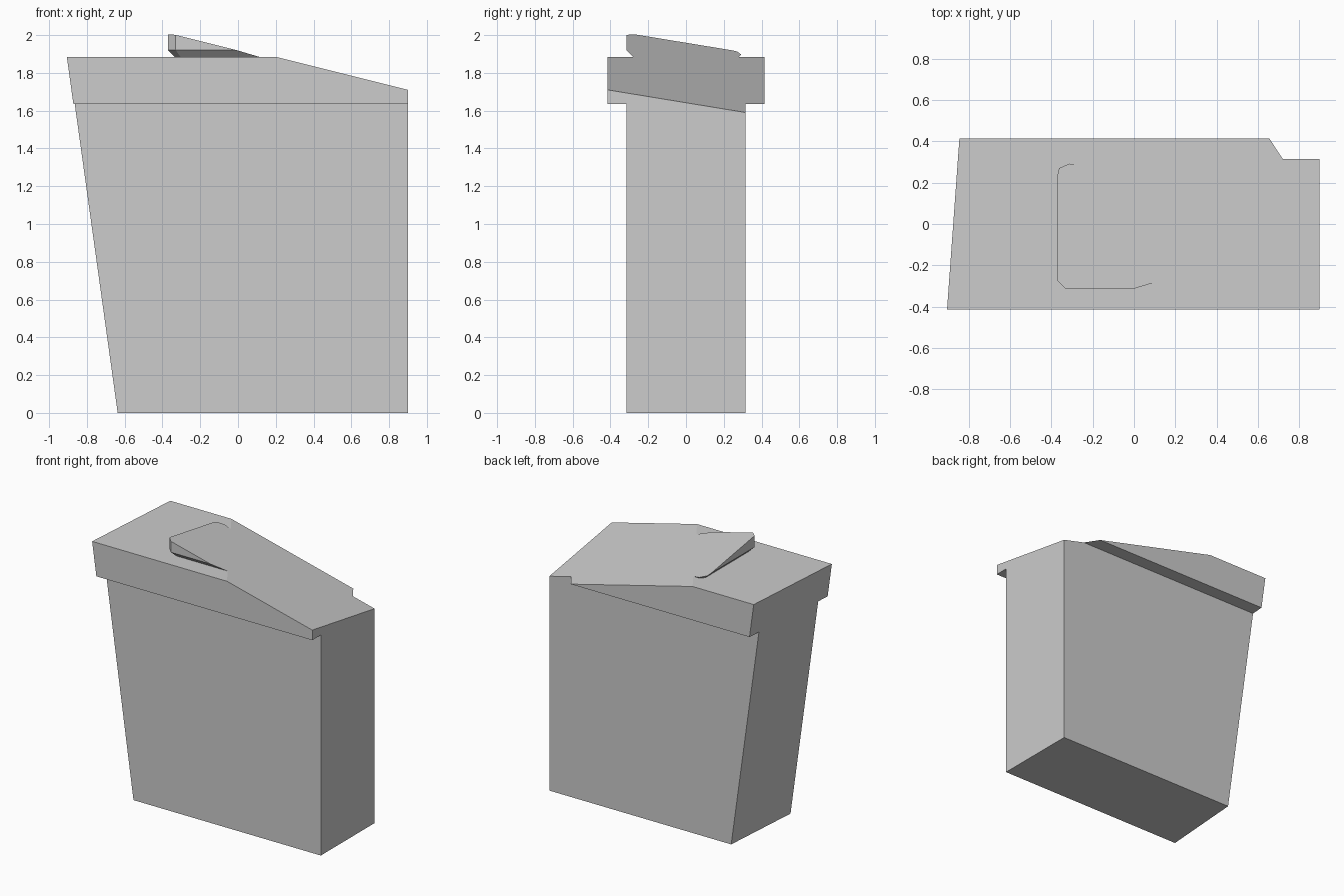
import bpy, bmesh
from mathutils import Vector

cube = bpy.data.objects.get("Cube")
if cube:
    bpy.data.objects.remove(cube, do_unlink=True)

grey = bpy.data.materials.new("light grey")
grey.use_nodes = True
grey.diffuse_color = (0.604, 0.604, 0.604, 1)
grey.node_tree.nodes["Principled BSDF"].inputs["Base Color"].default_value = grey.diffuse_color

# Shared cutting planes: (point, outward normal)
SLOPE = (Vector((0.2, -0.415, 1.885)), Vector((0.25, 0.164, 1)))
LEAN = (Vector((-0.637, -0.315, 0)), Vector((-1, 0.0723, -0.139)))


def rect(x0, x1, y, cut=0):
    """Rectangular outline, with chamfered corners if cut is given."""
    if not cut:
        return [(x0, -y), (x1, -y), (x1, y), (x0, y)]
    return [(x0 + cut, -y), (x1 - cut, -y), (x1, cut - y), (x1, y - cut),
            (x1 - cut, y), (x0 + cut, y), (x0, y - cut), (x0, cut - y)]


def loft(name, layers, planes):
    """Stack outlines given as (height, points), then trim by planes and cap."""
    bm = bmesh.new()
    rings = [[bm.verts.new((x, y, z)) for x, y in pts] for z, pts in layers]
    bm.faces.new(rings[0][::-1])
    bm.faces.new(rings[-1])
    for a, b in zip(rings, rings[1:]):
        for i in range(len(a)):
            j = (i + 1) % len(a)
            bm.faces.new((a[i], a[j], b[j], b[i]))
    for point, normal in planes:
        geom = bm.verts[:] + bm.edges[:] + bm.faces[:]
        res = bmesh.ops.bisect_plane(bm, geom=geom, dist=1e-5, plane_co=point,
                                     plane_no=normal.normalized(), clear_outer=True)
        edges = [e for e in res["geom_cut"] if isinstance(e, bmesh.types.BMEdge)]
        bmesh.ops.contextual_create(bm, geom=edges)
    bmesh.ops.recalc_face_normals(bm, faces=bm.faces[:])
    mesh = bpy.data.meshes.new(name)
    bm.to_mesh(mesh)
    bm.free()
    mesh.materials.append(grey)
    obj = bpy.data.objects.new(name, mesh)
    bpy.context.collection.objects.link(obj)
    return obj


# Tapered bin body
body = rect(-1.2, 0.9, 0.315)
loft("bin_body", [(0, body), (1.635, body)], [LEAN, SLOPE])

# Wider lid, overhanging front and back
lid = rect(-1.2, 0.9, 0.415)
loft("lid", [(1.635, lid), (1.885, lid)], [LEAN, SLOPE])

# Raised flap with an undercut rim, level with the lid slope
flap = rect(-0.37, 0.4, 0.315, 0.04)
flap_foot = rect(-0.335, 0.365, 0.28, 0.03)
loft("lid_flap", [(1.885, flap_foot), (1.92, flap), (2.1, flap)], [SLOPE])
